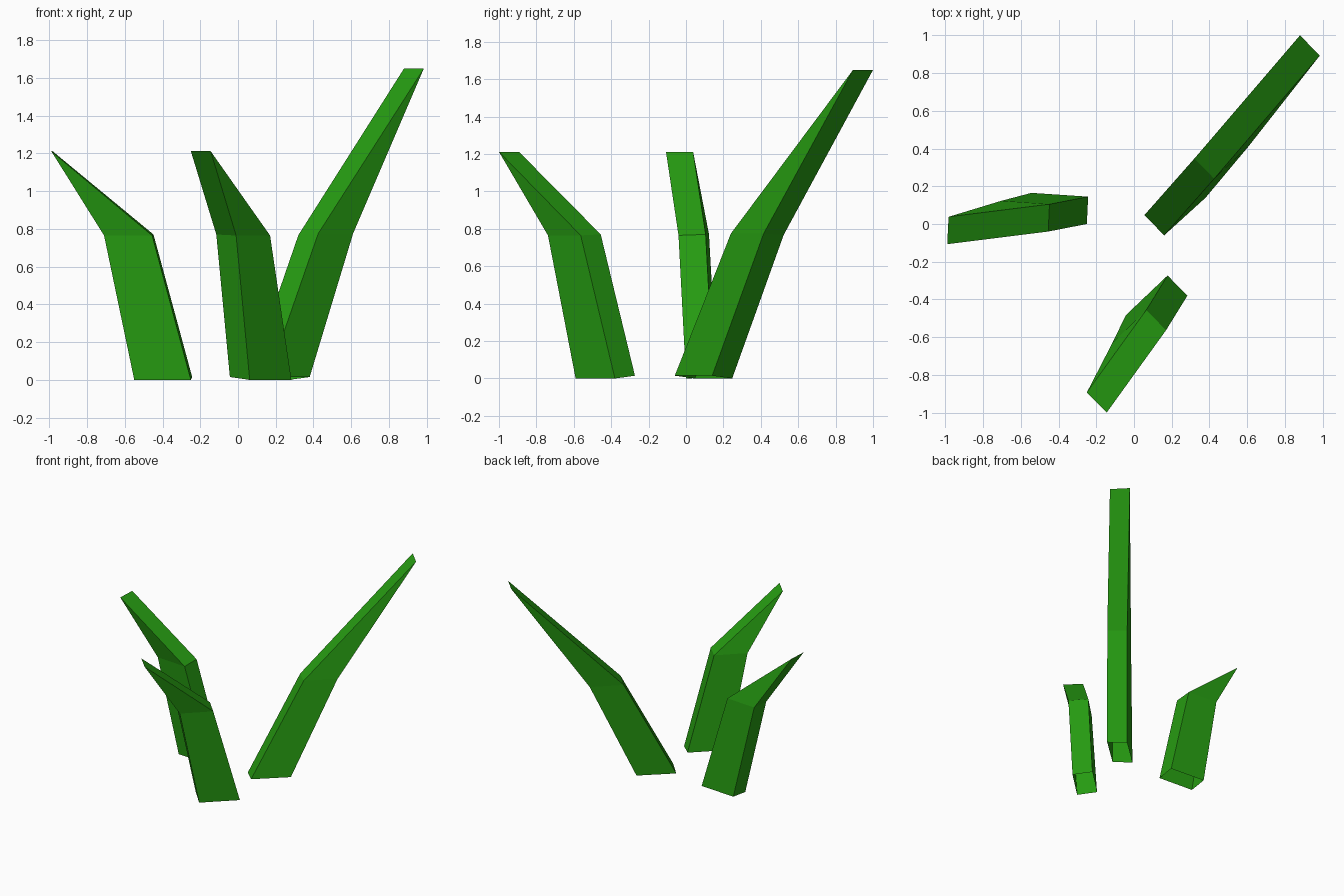
import bpy, bmesh
from mathutils import Vector

if "Cube" in bpy.data.objects:
    bpy.data.objects.remove(bpy.data.objects["Cube"])

green = bpy.data.materials.new("leaf_green")
green.diffuse_color = (0.02, 0.34, 0.006, 1)
green.use_nodes = True
green.node_tree.nodes["Principled BSDF"].inputs["Base Color"].default_value = green.diffuse_color


def blade(name, profile, across):
    """Sweep a five-point side profile across the blade's width; the base stays open.
    Profile order: base inner, mid inner, tip, mid outer, base outer."""
    bm = bmesh.new()
    near = [Vector(p) for p in profile]
    # the slight sideways tilt fades out towards the tip
    top = near[2].z
    far = [p + Vector((across[0], across[1], across[2] * (1 - p.z / top))) for p in near]
    a = [bm.verts.new(p) for p in near]
    b = [bm.verts.new(p) for p in far]
    # inner and outer walls
    for i in range(4):
        bm.faces.new((a[i], a[i + 1], b[i + 1], b[i]))
    # side walls: lower quad and tapering tip
    for s in (a, b):
        bm.faces.new((s[0], s[1], s[3], s[4]))
        bm.faces.new((s[1], s[2], s[3]))
    bmesh.ops.recalc_face_normals(bm, faces=bm.faces)
    mesh = bpy.data.meshes.new(name)
    bm.to_mesh(mesh)
    bm.free()
    mesh.materials.append(green)
    obj = bpy.data.objects.new(name, mesh)
    bpy.context.collection.objects.link(obj)


# Tall blade leaning to the back right
blade("tall_grass_blade",
      [(0.16, -0.06, 0.015), (0.425, 0.24, 0.775), (0.985, 0.893, 1.65),
       (0.61, 0.415, 0.775), (0.38, 0.14, 0.015)],
      (-0.105, 0.107, -0.015))

# Short blade leaning to the front
blade("front_grass_blade",
      [(0.283, -0.38, 0), (0.17, -0.563, 0.765), (-0.145, -1.0, 1.212),
       (-0.01, -0.738, 0.765), (0.062, -0.59, 0)],
      (-0.105, 0.107, 0.015))

# Short blade leaning to the left
blade("left_grass_blade",
      [(-0.25, 0, 0), (-0.455, -0.04, 0.765), (-0.99, -0.107, 1.212),
       (-0.71, -0.022, 0.765), (-0.55, 0.02, 0)],
      (0.007, 0.145, 0.015))
